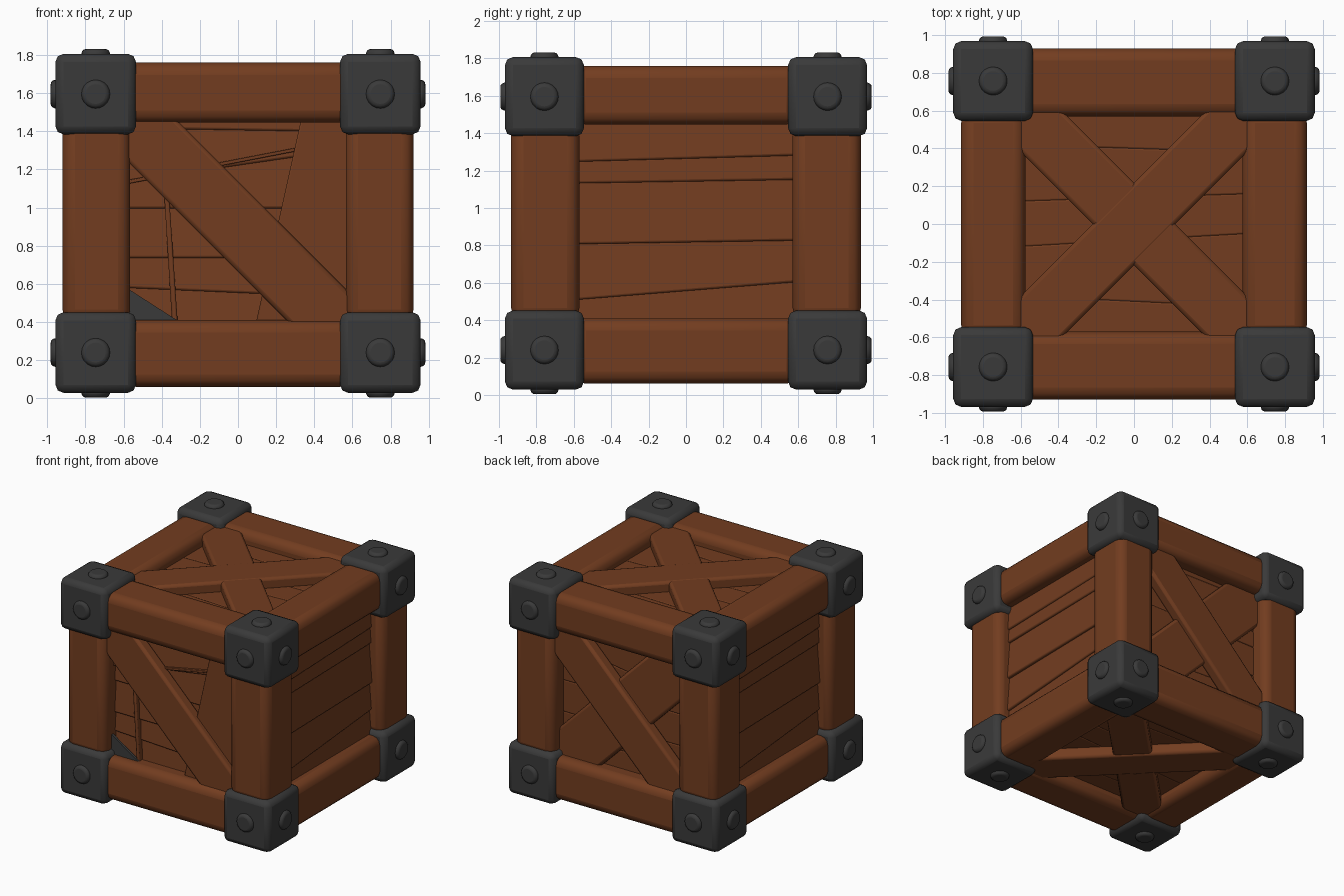
import bpy, bmesh, math
from mathutils import Vector, Matrix

if "Cube" in bpy.data.objects:
    bpy.data.objects.remove(bpy.data.objects["Cube"])


def material(name, rgb):
    m = bpy.data.materials.new(name)
    m.diffuse_color = (*rgb, 1)
    m.use_nodes = True
    m.node_tree.nodes["Principled BSDF"].inputs["Base Color"].default_value = m.diffuse_color
    return m


WOOD = material("brown wood", (0.17, 0.046, 0.014))
IRON = material("dark iron", (0.042, 0.042, 0.042))


def finish(name, bm, mat, bevel=0.0, segments=2):
    bmesh.ops.recalc_face_normals(bm, faces=bm.faces[:])
    me = bpy.data.meshes.new(name)
    bm.to_mesh(me)
    bm.free()
    me.materials.append(mat)
    ob = bpy.data.objects.new(name, me)
    bpy.context.collection.objects.link(ob)
    if bevel:
        mod = ob.modifiers.new("bevel", 'BEVEL')
        mod.width, mod.segments, mod.limit_method = bevel, segments, 'ANGLE'
    bpy.ops.object.select_all(action='DESELECT')
    ob.select_set(True)
    bpy.context.view_layer.objects.active = ob
    bpy.ops.object.shade_smooth_by_angle(angle=math.radians(35))
    return ob


def box(name, lo, hi, mat, bevel, segments=2):
    lo, hi = Vector(lo), Vector(hi)
    bm = bmesh.new()
    bmesh.ops.create_cube(bm, size=1, matrix=Matrix.Translation((lo + hi) / 2) @ Matrix.Diagonal((*(hi - lo), 1)))
    return finish(name, bm, mat, bevel, segments)


def slab(name, pts, axis, d0, d1, turn=False, tilt=0, bevel=0.008, mat=WOOD):
    """Outline in the plane across the axis, thickened from d0 to d1; turn spins it to the opposite side."""
    bm = bmesh.new()
    mid = sum(p[1] for p in pts) / len(pts)
    s = -1 if turn else 1
    rings = []
    for d in (d0, d1):
        ring = []
        for u, v in pts:
            w = d + tilt * (v - mid)
            co = {'x': (w, u, v), 'y': (u, w, v), 'z': (u, v, w)}[axis]
            ring.append(bm.verts.new((co[0] * s, co[1] * s, co[2])))
        rings.append(ring)
        bm.faces.new(ring)
    n = len(pts)
    for i in range(n):
        j = (i + 1) % n
        bm.faces.new((rings[0][i], rings[0][j], rings[1][j], rings[1][i]))
    return finish(name, bm, mat, bevel)


def brace(name, a, b, width, axis, d0, d1, turn=False):
    a, b = Vector(a), Vector(b)
    t = (b - a).normalized() * width / 2
    n = Vector((-t.y, t.x))
    return slab(name, [a + n, b + n, b - n, a - n], axis, d0, d1, turn, bevel=0.022)


def planks(name, seams, axis, d0, d1, turn=False, tilt=0, lap=0.004):
    """Row of boards; each seam is given by its height at the left and right end."""
    for (a0, a1), (b0, b1) in zip(seams, seams[1:]):
        slab(name, [(-0.62, a0 - lap), (0.62, a1 - lap), (0.62, b1 + lap), (-0.62, b0 + lap)],
             axis, d0, d1, turn, tilt, 0.012)


# iron corner blocks with three studs each
H = 0.211
for sx in (-1, 1):
    for sy in (-1, 1):
        for label, z, sz in (("bottom", 0.24, -1), ("top", 1.595, 1)):
            c = Vector((0.746 * sx, 0.757 * sy, z))
            box(label + "_corner_block", c - Vector((H,) * 3), c + Vector((H,) * 3), IRON, 0.042)
            for d in (Vector((sx, 0, 0)), Vector((0, sy, 0)), Vector((0, 0, sz))):
                bm = bmesh.new()
                rot = d.to_track_quat('Z', 'Y').to_matrix().to_4x4()
                bmesh.ops.create_cone(bm, cap_ends=True, segments=20, radius1=0.08, radius2=0.07, depth=0.05,
                                      matrix=Matrix.Translation(c + d * H) @ rot)
                finish("corner_stud", bm, IRON, 0.018, 3)

# frame beams: posts and rails
for sx in (-1, 1):
    for sy in (-1, 1):
        xs, ys = sorted((0.565 * sx, 0.92 * sx)), sorted((0.57 * sy, 0.935 * sy))
        box("post", (xs[0], ys[0], 0.4), (xs[1], ys[1], 1.45), WOOD, 0.065, 3)
for z0, z1 in ((0.06, 0.41), (1.445, 1.76)):
    for s in (-1, 1):
        ys, xs = sorted((0.57 * s, 0.93 * s)), sorted((0.575 * s, 0.915 * s))
        box("long_rail", (-0.6, ys[0], z0), (0.6, ys[1], z1), WOOD, 0.065, 3)
        box("side_rail", (xs[0], -0.6, z0), (xs[1], 0.6, z1), WOOD, 0.065, 3)

# side planks, laid like uneven siding
side = [(0.36, 0.36), (0.51, 0.61), (0.81, 0.83), (1.135, 1.155), (1.25, 1.285), (1.50, 1.47)]
for turn in (False, True):
    planks("side_plank", side, 'x', 0.74, 0.812, turn, -0.08)

# diagonal braces on front and back
for turn in (False, True):
    brace("diagonal_brace", (-0.63, 1.53), (0.63, 0.27), 0.335, 'y', -0.89, -0.79, turn)

# front: uneven boards, a wide leaning plank, thin strips and splinters
front = [(0.36, 0.36), (0.585, 0.53), (0.74, 0.74), (1.0, 1.0), (1.135, 1.315), (1.42, 1.40), (1.5, 1.5)]
planks("front_plank", front, 'y', -0.79, -0.73, False, 0.08)
slab("leaning_plank", [(0.335, 1.48), (0.62, 1.48), (0.62, 0.38), (0.09, 0.38)], 'y', -0.84, -0.77)
slab("slanted_strip", [(-0.6, 1.12), (-0.6, 1.14), (0.31, 1.315), (0.305, 1.295)], 'y', -0.815, -0.77, bevel=0.004)
slab("upright_splinter", [(-0.345, 0.38), (-0.315, 0.38), (-0.365, 1.12), (-0.39, 1.12)], 'y', -0.83, -0.77)
slab("bent_bracket", [(-0.6, 0.59), (-0.6, 0.4), (-0.32, 0.41)], 'y', -0.84, -0.82, bevel=0, mat=IRON)

# back: crossing board over uneven planks
brace("back_cross_brace", (-0.63, 1.53), (0.63, 0.27), 0.42, 'y', 0.77, 0.84)
planks("back_plank", front, 'y', 0.72, 0.79)

# lid and floor: crossed braces over planks
lid = [(-0.62, -0.62), (-0.38, -0.44), (-0.12, -0.05), (0.12, 0.16), (0.42, 0.38), (0.62, 0.62)]
for label, outer, inner, p0, p1 in (("lid", 1.742, 1.64, 1.59, 1.66), ("floor", 0.078, 0.18, 0.16, 0.23)):
    brace(label + "_brace", (-0.68, -0.68), (0.68, 0.68), 0.31, 'z', outer, inner)
    step = -0.003 if label == "lid" else -0.012
    brace(label + "_cross_brace", (-0.68, 0.68), (0.68, -0.68), 0.31, 'z', outer + step, inner + step)
    planks(label + "_plank", lid, 'z', p0, p1)
